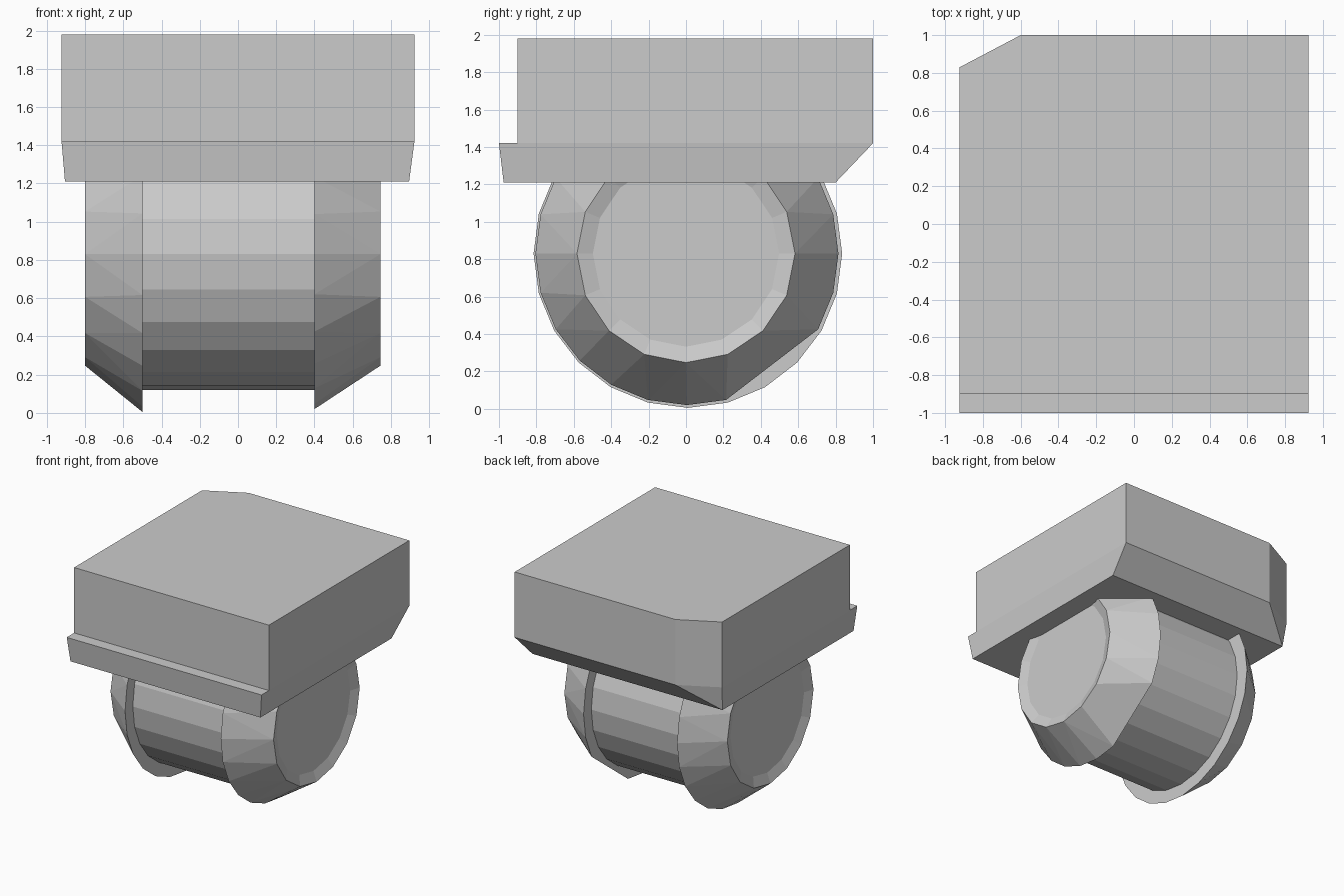
import bpy, bmesh, math

cube = bpy.data.objects.get("Cube")
if cube:
    bpy.data.objects.remove(cube, do_unlink=True)

grey = bpy.data.materials.new("light grey")
grey.use_nodes = True
color = (0.6, 0.6, 0.6, 1)
grey.diffuse_color = color
grey.node_tree.nodes["Principled BSDF"].inputs["Base Color"].default_value = color

HOUSING_BOTTOM = 1.21
AXLE_Z = 0.83


def add_object(name, bm):
    bmesh.ops.recalc_face_normals(bm, faces=bm.faces)
    mesh = bpy.data.meshes.new(name)
    bm.to_mesh(mesh)
    bm.free()
    mesh.materials.append(grey)
    obj = bpy.data.objects.new(name, mesh)
    bpy.context.collection.objects.link(obj)


def hull(points):
    bm = bmesh.new()
    verts = [bm.verts.new(p) for p in points]
    bmesh.ops.convex_hull(bm, input=verts)
    bmesh.ops.dissolve_limit(bm, angle_limit=0.01, verts=bm.verts, edges=bm.edges)
    return bm


def ring(x, radius, sides, y=0.0, skip=()):
    """Circle around the x axis, counted from the lowest point towards the back."""
    step = math.tau / sides
    return [(x, y + radius * math.sin(i * step), AXLE_Z - radius * math.cos(i * step))
            for i in range(sides) if i not in skip]


def trim_top(bm):
    """Cut away what would sit inside the housing."""
    bmesh.ops.bisect_plane(bm, geom=bm.verts[:] + bm.edges[:] + bm.faces[:],
                           plane_co=(0, 0, HOUSING_BOTTOM), plane_no=(0, 0, 1),
                           clear_outer=True)


# Housing: upper box with one clipped back corner
W, BACK = 0.923, 1.0
corner = [(W, BACK), (-0.6, BACK), (-W, 0.83)]
upper = corner + [(-W, -0.9), (W, -0.9)]
add_object("upper_housing", hull([(x, y, z) for x, y in upper for z in (1.42, 1.98)]))

# Housing: lower skirt with a front ledge and a sloping back
skirt_top = corner + [(-W, -1.0), (W, -1.0)]
skirt_bottom = [(x, y) for x in (-0.905, 0.895) for y in (-0.975, 0.8)]
add_object("lower_skirt", hull([(x, y, 1.42) for x, y in skirt_top] +
                               [(x, y, HOUSING_BOTTOM) for x, y in skirt_bottom]))

# Drum between the two end caps
bm = hull(ring(-0.5, 0.71, 24) + ring(0.4, 0.71, 24))
trim_top(bm)
add_object("drum", bm)

# Tapered end caps with shallow dished outer faces; the left one has a flat cut
for name, inner, outer, radius, y, skip in (
        ("right_end_cap", -0.5, -0.8, 0.825, 0.01, ()),
        ("left_end_cap", 0.4, 0.745, 0.81, 0.005, (2, 3))):
    bm = hull(ring(inner, radius, 24, y, skip) + ring(outer, 0.583, 16))
    side = math.copysign(1, outer)
    bm.normal_update()
    disc = [f for f in bm.faces if f.normal.x * side > 0.99]
    bmesh.ops.inset_region(bm, faces=disc, thickness=0.085, depth=-0.03)
    trim_top(bm)
    add_object(name, bm)
